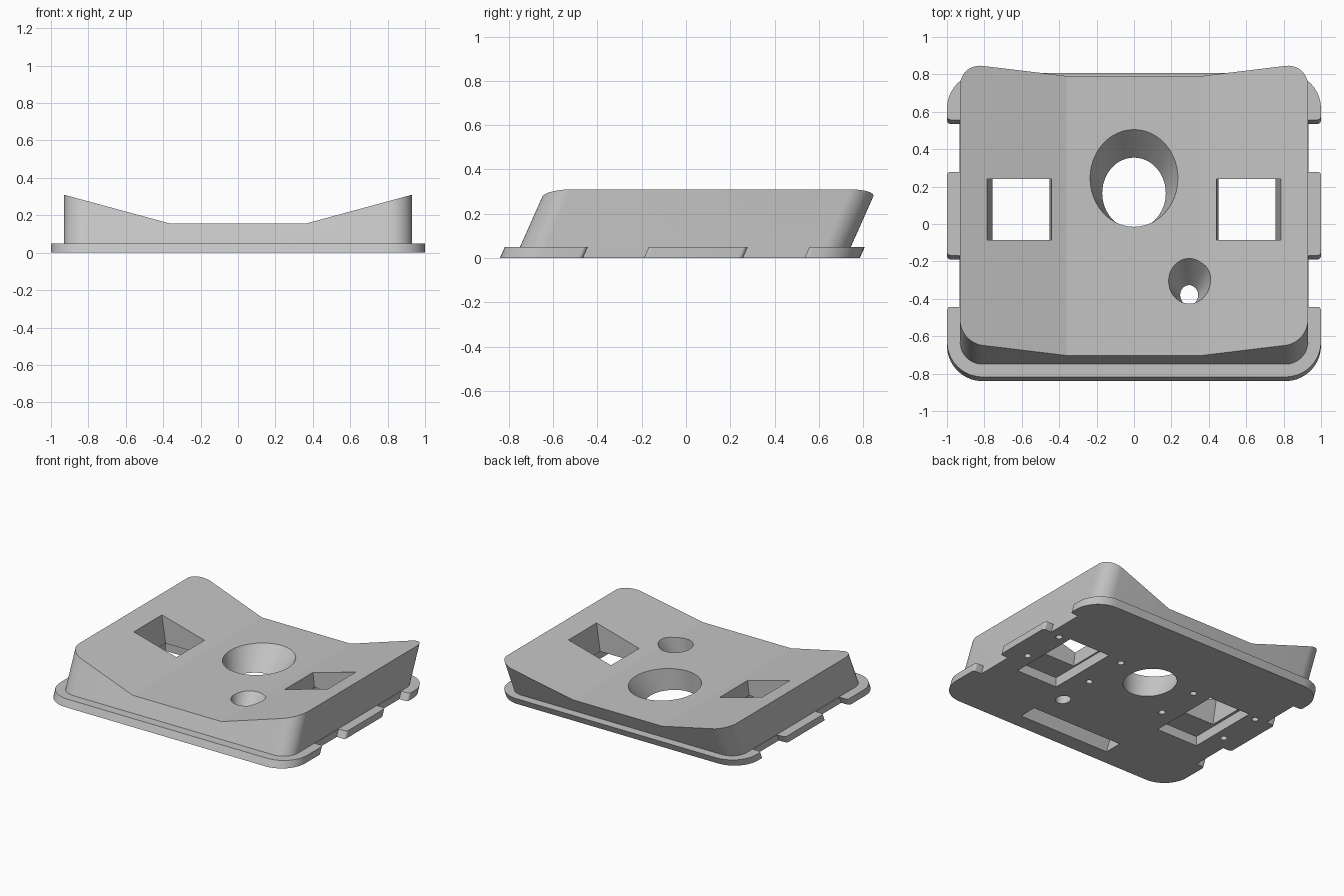
import bpy, bmesh, math
from mathutils import Vector

SHEAR = 0.445  # rearward lean of the outer walls

if "Cube" in bpy.data.objects:
    bpy.data.objects.remove(bpy.data.objects["Cube"], do_unlink=True)

grey = bpy.data.materials.new("mid_grey")
grey.use_nodes = True
COLOUR = (0.55, 0.55, 0.55, 1)
grey.diffuse_color = COLOUR
grey.node_tree.nodes["Principled BSDF"].inputs["Base Color"].default_value = COLOUR


def loft(name, lower, upper):
    """Solid between two matching rings of points."""
    bm = bmesh.new()
    a = [bm.verts.new(p) for p in lower]
    b = [bm.verts.new(p) for p in upper]
    n = len(a)
    bm.faces.new(a[::-1])
    bm.faces.new(b)
    for i in range(n):
        j = (i + 1) % n
        bm.faces.new((a[i], a[j], b[j], b[i]))
    bmesh.ops.recalc_face_normals(bm, faces=bm.faces)
    mesh = bpy.data.meshes.new(name)
    bm.to_mesh(mesh)
    bm.free()
    mesh.materials.append(grey)
    ob = bpy.data.objects.new(name, mesh)
    bpy.context.collection.objects.link(ob)
    return ob


def rounded(corners, steps):
    """Outline with a circular fillet at each (x, y, radius) corner."""
    out = []
    for i, (x, y, r) in enumerate(corners):
        p = Vector((x, y))
        u = (Vector(corners[i - 1][:2]) - p).normalized()
        v = (Vector(corners[(i + 1) % len(corners)][:2]) - p).normalized()
        if r == 0:
            out.append((x, y))
            continue
        centre = p + (u + v) * r
        for k in range(steps + 1):
            t = math.pi / 2 * k / steps
            out.append(tuple(centre - v * r * math.cos(t) - u * r * math.sin(t)))
    return out


def leaning(name, outline, z0, z1):
    """Prism whose walls lean backwards."""
    ring = lambda z: [(x, y + SHEAR * z, z) for x, y in outline]
    return loft(name, ring(z0), ring(z1))


def rectangle(x0, x1, y0, y1):
    return [(x0, y0), (x1, y0), (x1, y1), (x0, y1)]


def ellipse(x, y, z, rx, ry, n=48):
    return [(x + rx * math.cos(2 * math.pi * i / n),
             y + ry * math.sin(2 * math.pi * i / n), z) for i in range(n)]


def combine(target, tool, operation):
    mod = target.modifiers.new(operation, 'BOOLEAN')
    mod.operation = operation
    mod.solver = 'EXACT'
    mod.object = tool
    bpy.context.view_layer.objects.active = target
    bpy.ops.object.modifier_apply(modifier=mod.name)
    bpy.data.objects.remove(tool, do_unlink=True)


# Base flange with two notches on each side
IN = 0.933
side = [(1, -0.84, 0.19), (1, -0.465, 0.02), (IN, -0.465, 0), (IN, -0.19, 0),
        (1, -0.19, 0.02), (1, 0.257, 0.02), (IN, 0.257, 0), (IN, 0.535, 0),
        (1, 0.535, 0.02), (1, 0.785, 0.19)]
flange = side + [(-x, y, r) for x, y, r in reversed(side)]
housing = leaning("housing", rounded(flange, 10), 0, 0.05)

# Raised body, scooped to a flat middle with rising sides
corners = [(0.93, -0.772, 0.12), (0.93, 0.722, 0.12),
           (-0.93, 0.722, 0.12), (-0.93, -0.772, 0.12)]
body = leaning("body", rounded(corners, 12), 0.02, 0.4)
scoop = [(-1.1, 0.356), (-0.36, 0.155), (0.36, 0.155), (1.1, 0.356),
         (1.1, 0.6), (-1.1, 0.6)]
combine(body, loft("scoop", [(x, -2, z) for x, z in scoop],
                   [(x, 2, z) for x, z in scoop]), 'DIFFERENCE')
combine(housing, body, 'UNION')

# Tapered round holes: x, then centre y and radii at the bottom and at the top
for x, low, high in ((0, (0.165, 0.17, 0.19), (0.245, 0.235, 0.26)),
                     (0.295, (-0.38, 0.048, 0.053), (-0.305, 0.11, 0.121))):
    def section(z):
        y, rx, ry = (a + (b - a) * z / 0.155 for a, b in zip(low, high))
        return ellipse(x, y, z, rx, ry)
    combine(housing, loft("round_hole", section(-0.02), section(0.25)), 'DIFFERENCE')

# Shallow slot under the front
combine(housing, leaning("front_slot", rectangle(-0.37, 0.37, -0.725, -0.59),
                         -0.02, 0.08), 'DIFFERENCE')

# Square windows, recesses beneath them and pin holes, on both sides
for s in (1, -1):
    window = [[(s * x, y, z) for x, y in rectangle(x0, x1, -0.085, 0.24)]
              for x0, x1, z in ((0.462, 0.742, -0.02), (0.415, 0.804, 0.4))]
    combine(housing, loft("window", *window), 'DIFFERENCE')
    recess = [[(s * x, y, z) for x, y in rectangle(0.44, 0.775, -0.28, 0.265)]
              for z in (-0.02, 0.07)]
    combine(housing, loft("recess", *recess), 'DIFFERENCE')
    for x in (0.315, 0.85):
        for y in (-0.087, 0.238):
            pin = [ellipse(s * x, y, z, 0.023, 0.023, 16) for z in (-0.02, 0.06)]
            combine(housing, loft("pin_hole", *pin), 'DIFFERENCE')

# Smooth the rounded walls, keep edges crisp
bpy.ops.object.select_all(action='DESELECT')
housing.select_set(True)
bpy.context.view_layer.objects.active = housing
bpy.ops.object.shade_smooth_by_angle(angle=math.radians(14))
